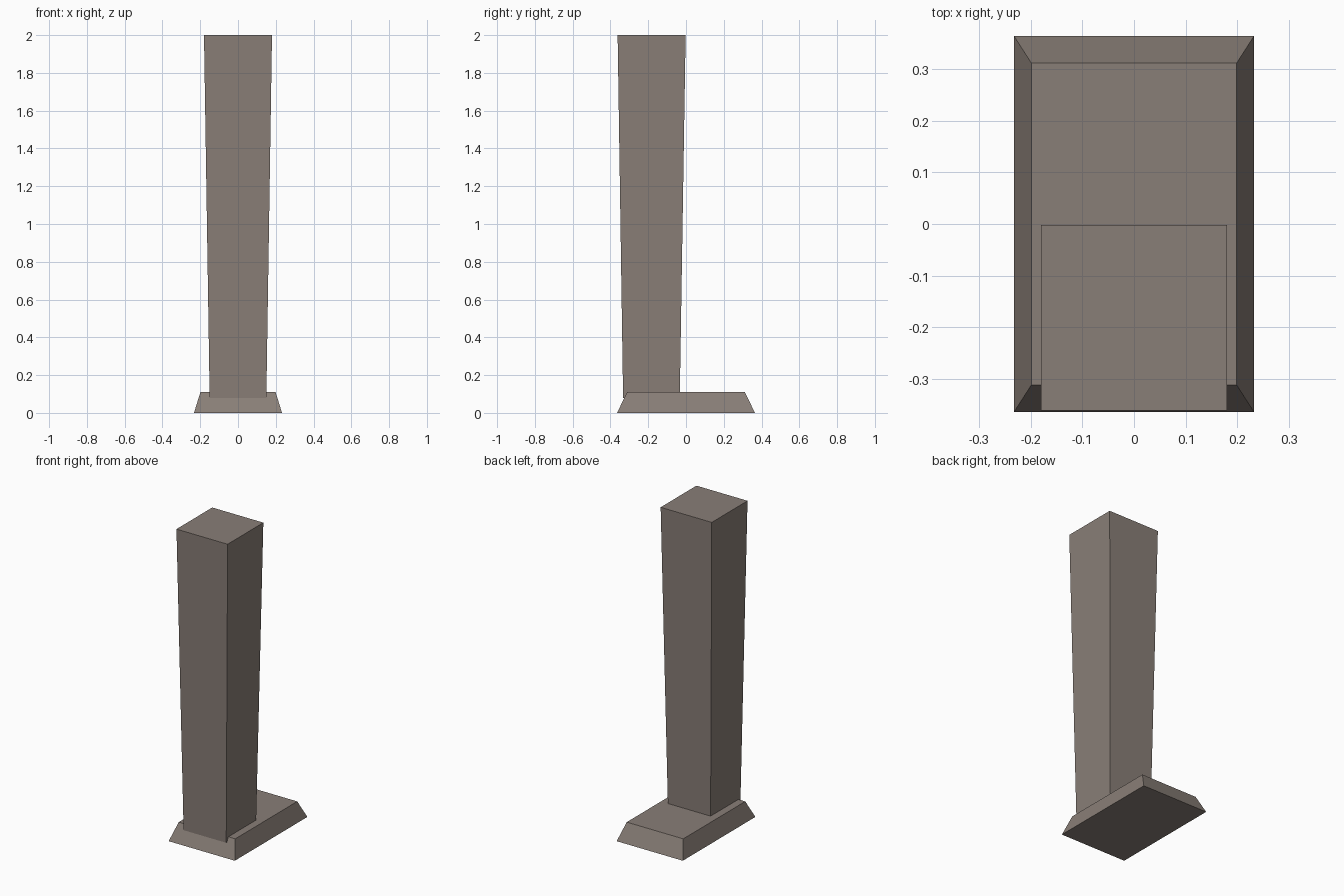
import bpy, bmesh

if "Cube" in bpy.data.objects:
    bpy.data.objects.remove(bpy.data.objects["Cube"])

stone = bpy.data.materials.new("warm_grey_stone")
stone.diffuse_color = (0.25, 0.21, 0.185, 1)
stone.use_nodes = True
stone.node_tree.nodes["Principled BSDF"].inputs["Base Color"].default_value = stone.diffuse_color


def tapered_block(name, z0, z1, half0, half1, y0=0.0, y1=0.0):
    """Closed block whose rectangle changes from half0 at z0 to half1 at z1."""
    bm = bmesh.new()
    bmesh.ops.create_cube(bm, size=2)
    for v in bm.verts:
        top = v.co.z > 0
        hx, hy = half1 if top else half0
        v.co = (v.co.x * hx, v.co.y * hy + (y1 if top else y0), z1 if top else z0)
    mesh = bpy.data.meshes.new(name)
    bm.to_mesh(mesh)
    bm.free()
    mesh.materials.append(stone)
    obj = bpy.data.objects.new(name, mesh)
    bpy.context.collection.objects.link(obj)
    return obj


# Low plinth with sloping sides
tapered_block("base", 0.0, 0.11, (0.233, 0.365), (0.199, 0.312))

# Tall post, wider at the top, set at the front of the base
tapered_block("post", 0.08, 2.0, (0.15, 0.15), (0.18, 0.18), -0.183, -0.182)
